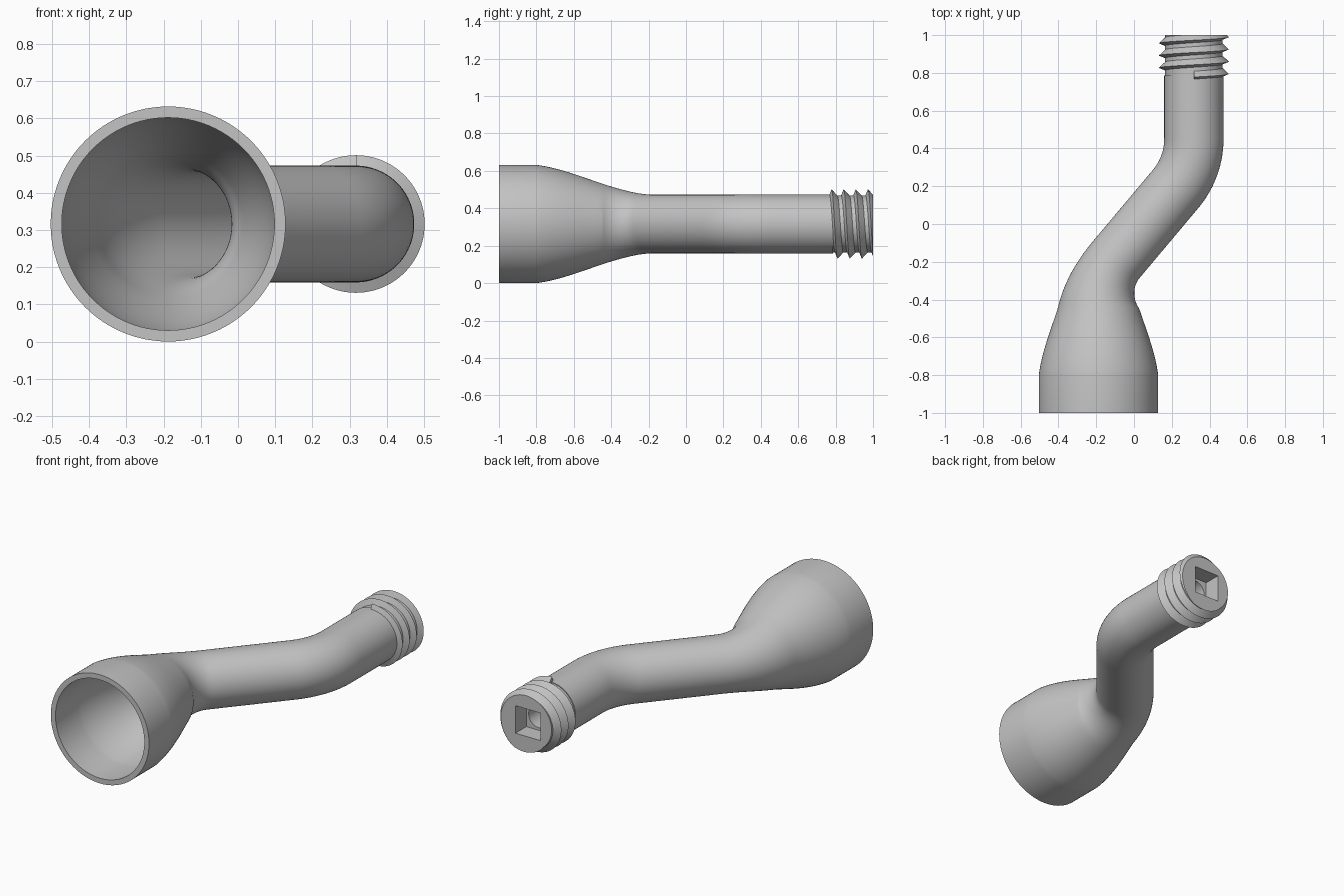
import bpy
import bmesh
from math import sin, cos, pi, radians
from mathutils import Vector

if "Cube" in bpy.data.objects:
    bpy.data.objects.remove(bpy.data.objects["Cube"], do_unlink=True)

SEG = 96
AXIS_Z = 0.316
BELL_X, NECK_X = -0.188, 0.317
BELL_R, TUBE_R = 0.316, 0.157
BEND_R, BEND = 0.41, radians(40)
STRAIGHT, MIDDLE = 0.55, 0.487
ARC = BEND_R * BEND
LENGTH = 2 * (STRAIGHT + ARC) + MIDDLE

grey = bpy.data.materials.new("plain_grey")
grey.use_nodes = True
grey.diffuse_color = (0.55, 0.55, 0.55, 1)
grey.node_tree.nodes["Principled BSDF"].inputs["Base Color"].default_value = (0.55, 0.55, 0.55, 1)


def path(s):
    """Point and heading on the S-shaped centre line at distance s."""
    if s > LENGTH / 2:  # the second half is the first one turned round
        x, y, a = path(LENGTH - s)
        return BELL_X + NECK_X - x, -y, a
    if s <= STRAIGHT:
        return BELL_X, -1 + s, 0
    a = min((s - STRAIGHT) / BEND_R, BEND)
    rest = max(s - STRAIGHT - ARC, 0)
    x = BELL_X + BEND_R * (1 - cos(a)) + rest * sin(a)
    y = -1 + STRAIGHT + BEND_R * sin(a) + rest * cos(a)
    return x, y, a


def flare(s):
    """How much of the bell's extra width remains at distance s."""
    t = min(max((s - 0.2) / 0.64, 0), 1)
    return (1 - t) ** 2 * (1 + 1.5 * t)


def outer(s):
    return TUBE_R + (BELL_R - TUBE_R) * flare(s)


def inner(s):
    return outer(s) - 0.018 - 0.012 * flare(s)


def ring(bm, s, r, square=False):
    x, y, a = path(s)
    verts = []
    for i in range(SEG):
        t = 2 * pi * i / SEG
        k = r / max(abs(cos(t)), abs(sin(t))) if square else r
        u, v = k * cos(t), k * sin(t)
        verts.append(bm.verts.new((x + u * cos(a), y - u * sin(a), AXIS_Z + v)))
    return verts


def bridge(bm, rings, closed):
    n = len(rings[0])
    pairs = list(zip(rings, rings[1:]))
    if closed:
        pairs.append((rings[-1], rings[0]))
    for p, q in pairs:
        for i in range(n):
            j = (i + 1) % n
            bm.faces.new((p[i], p[j], q[j], q[i]))


def finish(bm, name, angle):
    bmesh.ops.recalc_face_normals(bm, faces=bm.faces)
    mesh = bpy.data.meshes.new(name)
    bm.to_mesh(mesh)
    bm.free()
    mesh.materials.append(grey)
    obj = bpy.data.objects.new(name, mesh)
    bpy.context.collection.objects.link(obj)
    bpy.ops.object.select_all(action="DESELECT")
    obj.select_set(True)
    bpy.context.view_layer.objects.active = obj
    bpy.ops.object.shade_smooth_by_angle(angle=radians(angle))


# Hollow pipe: outside, square socket, round bore, then the inside back to the mouth
bm = bmesh.new()
curve = [0.2 + 1.42 * i / 64 for i in range(65)]
thread_base = LENGTH - 0.215
bore_start = LENGTH - 0.45
rings = [ring(bm, s, outer(s)) for s in [0] + curve]
rings += [ring(bm, thread_base, TUBE_R), ring(bm, thread_base, 0.152), ring(bm, LENGTH, 0.152)]
rings += [ring(bm, LENGTH, 0.08, True), ring(bm, LENGTH - 0.1, 0.08, True)]
rings += [ring(bm, LENGTH - 0.1, 0.065), ring(bm, bore_start, 0.065), ring(bm, bore_start, inner(bore_start))]
rings += [ring(bm, s, inner(s)) for s in reversed([0] + curve)]
bridge(bm, rings, True)
finish(bm, "curved_pipe", 9)

# Screw thread: a V profile wound round the neck and cut flat at its end
bm = bmesh.new()
PITCH, TURNS = 0.065, 4.2
profile = [(-0.016, 0.145), (-0.012, 0.155), (0, 0.185), (0.031, 0.152), (0.031, 0.145)]
steps = int(TURNS * SEG)
rings = []
for i in range(steps + 1):
    t = 2 * pi * i / SEG
    y = 0.778 + PITCH * i / SEG
    rings.append([bm.verts.new((NECK_X + r * sin(t), y + d, AXIS_Z + r * cos(t))) for d, r in profile])
bridge(bm, rings, False)
bm.faces.new(rings[0])
bm.faces.new(rings[-1])
geom = bm.verts[:] + bm.edges[:] + bm.faces[:]
cut = bmesh.ops.bisect_plane(bm, geom=geom, plane_co=Vector((0, 1, 0)),
                             plane_no=Vector((0, 1, 0)), clear_outer=True)
rim = [e for e in cut["geom_cut"] if isinstance(e, bmesh.types.BMEdge)]
bmesh.ops.triangle_fill(bm, edges=rim, use_beauty=True)
finish(bm, "screw_thread", 25)
